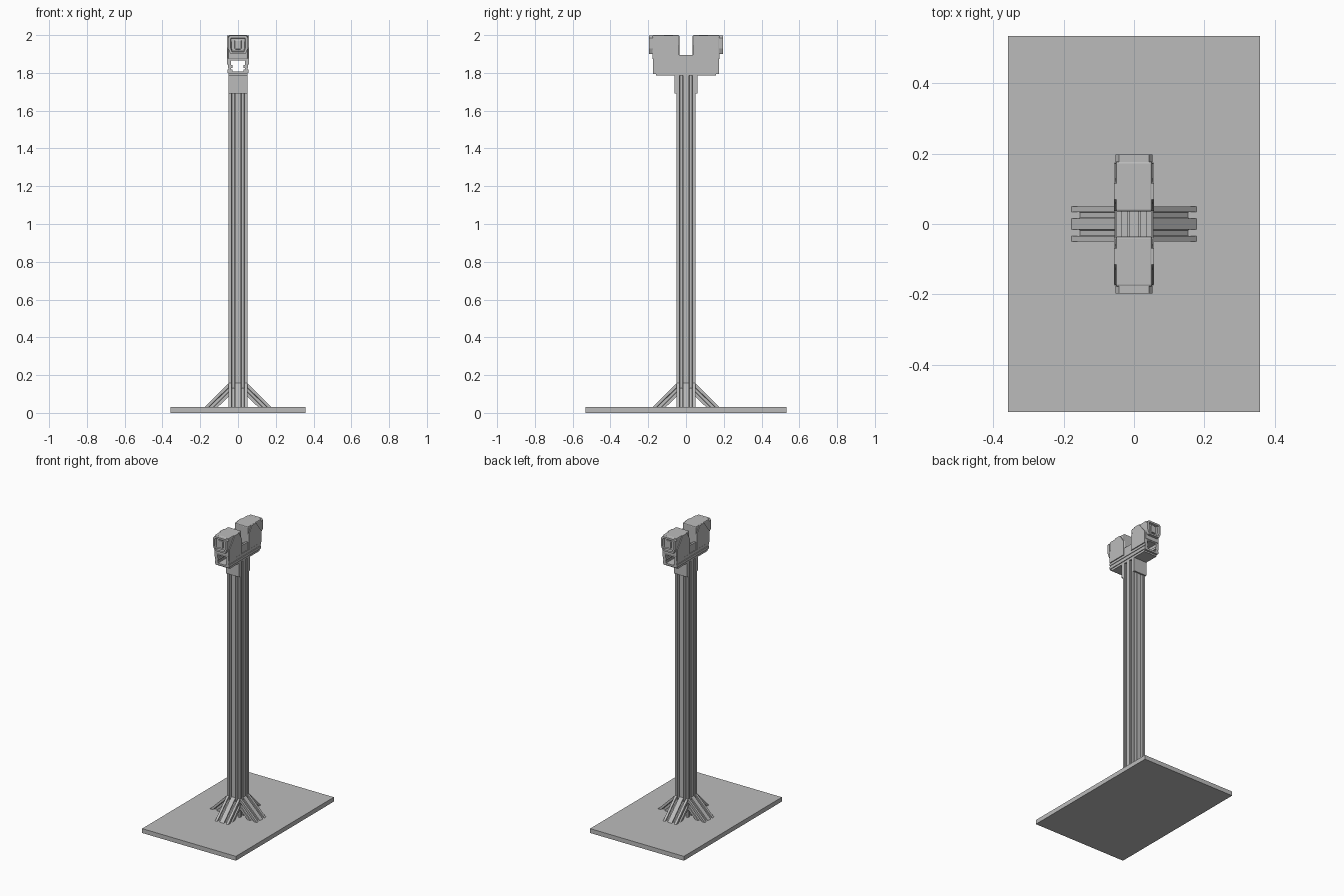
import bpy, bmesh
from math import pi, sqrt
from mathutils import Matrix, Vector

cube = bpy.data.objects.get("Cube")
if cube:
    bpy.data.objects.remove(cube, do_unlink=True)

grey = bpy.data.materials.new("plain grey")
grey.use_nodes = True
COLOUR = (0.5, 0.5, 0.5, 1)
grey.diffuse_color = COLOUR
grey.node_tree.nodes["Principled BSDF"].inputs["Base Color"].default_value = COLOUR


def finish(name, bm, bevel=0):
    bmesh.ops.recalc_face_normals(bm, faces=bm.faces)
    mesh = bpy.data.meshes.new(name)
    bm.to_mesh(mesh)
    bm.free()
    mesh.materials.append(grey)
    ob = bpy.data.objects.new(name, mesh)
    bpy.context.collection.objects.link(ob)
    if bevel:
        mod = ob.modifiers.new("edge", "BEVEL")
        mod.width, mod.segments = bevel, 2
    return ob


def box(name, x, y, z, bevel=0):
    bm = bmesh.new()
    bmesh.ops.create_cube(bm, size=1)
    for v in bm.verts:
        v.co = Vector([a + (c + 0.5) * (b - a) for c, (a, b) in zip(v.co, (x, y, z))])
    return finish(name, bm, bevel)


def loft(name, outline, start, end, turn=0):
    """Join two copies of an outline, each placed by a function."""
    bm = bmesh.new()
    a = [bm.verts.new(start(u, v)) for u, v in outline]
    b = [bm.verts.new(end(u, v)) for u, v in outline]
    bm.faces.new(a)
    bm.faces.new(b[::-1])
    n = len(a)
    for i in range(n):
        j = (i + 1) % n
        bm.faces.new((a[i], b[i], b[j], a[j]))
    bm.transform(Matrix.Rotation(turn, 4, "Z"))
    return finish(name, bm)


CELL = 0.05
SLOT = [(0.009, 0), (0.009, 0.005), (0.012, 0.005), (0.012, 0.012), (0.007, 0.018)]


def slotted_outline(nu, nv):
    """Outline of a framing bar with a T-slot in every cell of each side."""
    w, h = nu * CELL / 2, nv * CELL / 2
    corners = [Vector(c) for c in ((-w, -h), (w, -h), (w, h), (-w, h))]
    points = []
    for i, count in enumerate((nu, nv, nu, nv)):
        p = corners[i]
        along = (corners[(i + 1) % 4] - p).normalized()
        inward = Vector((-along.y, along.x))
        points.append(p)
        for k in range(count):
            mid = p + along * CELL * (k + 0.5)
            points += [mid - along * s + inward * d for s, d in SLOT]
            points += [mid + along * s + inward * d for s, d in reversed(SLOT)]
    return points


# Base and slotted column
BASE_TOP, COLUMN_TOP = 0.03, 1.79
box("base_plate", (-0.357, 0.357), (-0.533, 0.533), (0, BASE_TOP))
loft("column", slotted_outline(2, 2),
     lambda u, v: (u, v, BASE_TOP), lambda u, v: (u, v, COLUMN_TOP))

# Four mitred slotted braces around the foot
for i, side in enumerate(("left", "back", "right", "front")):
    drop = lambda v: (CELL / 2 - v) * sqrt(2)
    loft(side + "_brace", slotted_outline(2, 1),
         lambda u, v: (0.05, u, 0.157 - drop(v)),
         lambda u, v: (0.178 - drop(v), u, BASE_TOP), i * pi / 2)

# Clamp plates at the column top, and the mounting plate
for name, s in (("front", -1), ("back", 1)):
    box(name + "_clamp_plate", (-0.05, 0.05), sorted((s * 0.05, s * 0.061)), (1.69, 1.79))
box("mounting_plate", (-0.05, 0.05), (-0.16, 0.16), (1.785, 1.797))

# Open carriage channel
box("channel_floor", (-0.05, 0.05), (-0.174, 0.174), (1.795, 1.808))
box("channel_roof", (-0.045, 0.045), (-0.174, 0.174), (1.865, 1.875))
for name, s in (("left", 1), ("right", -1)):
    box(name + "_channel_wall", sorted((s * 0.036, s * 0.05)), (-0.174, 0.174), (1.80, 1.895))
    box(name + "_lower_rail", sorted((s * 0.03, s * 0.055)), (-0.174, 0.174), (1.80, 1.818))
    box(name + "_upper_rail", sorted((s * 0.03, s * 0.054)), (-0.174, 0.174), (1.826, 1.842))
    box(name + "_floor_rib", sorted((s * 0.013, s * 0.018)), (-0.17, 0.17), (1.875, 1.882))

# Two head blocks with cheek plates and recessed end caps
CHEEK = [(0.172, 1.845), (0.172, 1.925), (0.115, 1.998), (0.07, 1.998),
         (0.037, 1.945), (0.037, 1.845)]
for name, s in (("front", -1), ("back", 1)):
    box(name + "_block", (-0.052, 0.052), sorted((s * 0.035, s * 0.178)), (1.872, 2.0), 0.006)
    for side, t in (("left", 1), ("right", -1)):
        loft(f"{name}_{side}_cheek", CHEEK,
             lambda y, z: (t * 0.049, s * y, z), lambda y, z: (t * 0.057, s * y, z))
    bm = bmesh.new()
    rim = [(-0.053, 1.93), (-0.04, 1.9), (0.04, 1.9), (0.053, 1.93),
           (0.053, 1.985), (0.043, 1.998), (-0.043, 1.998), (-0.053, 1.985)]
    face = bm.faces.new([bm.verts.new((x, s * 0.176, z)) for x, z in rim])
    outer = bmesh.ops.extrude_face_region(bm, geom=[face])["geom"]
    bmesh.ops.translate(bm, vec=(0, s * 0.021, 0),
                        verts=[g for g in outer if isinstance(g, bmesh.types.BMVert)])
    cap = [g for g in outer if isinstance(g, bmesh.types.BMFace)]
    bmesh.ops.recalc_face_normals(bm, faces=bm.faces)
    bmesh.ops.inset_region(bm, faces=cap, thickness=0.014)
    bmesh.ops.inset_region(bm, faces=cap, thickness=0.004, depth=-0.012)
    finish(name + "_end_cap", bm)
    # Short nose in the cap recess
    box(name + "_nose", (-0.018, 0.018), sorted((s * 0.18, s * 0.193)), (1.925, 1.975), 0.005)
